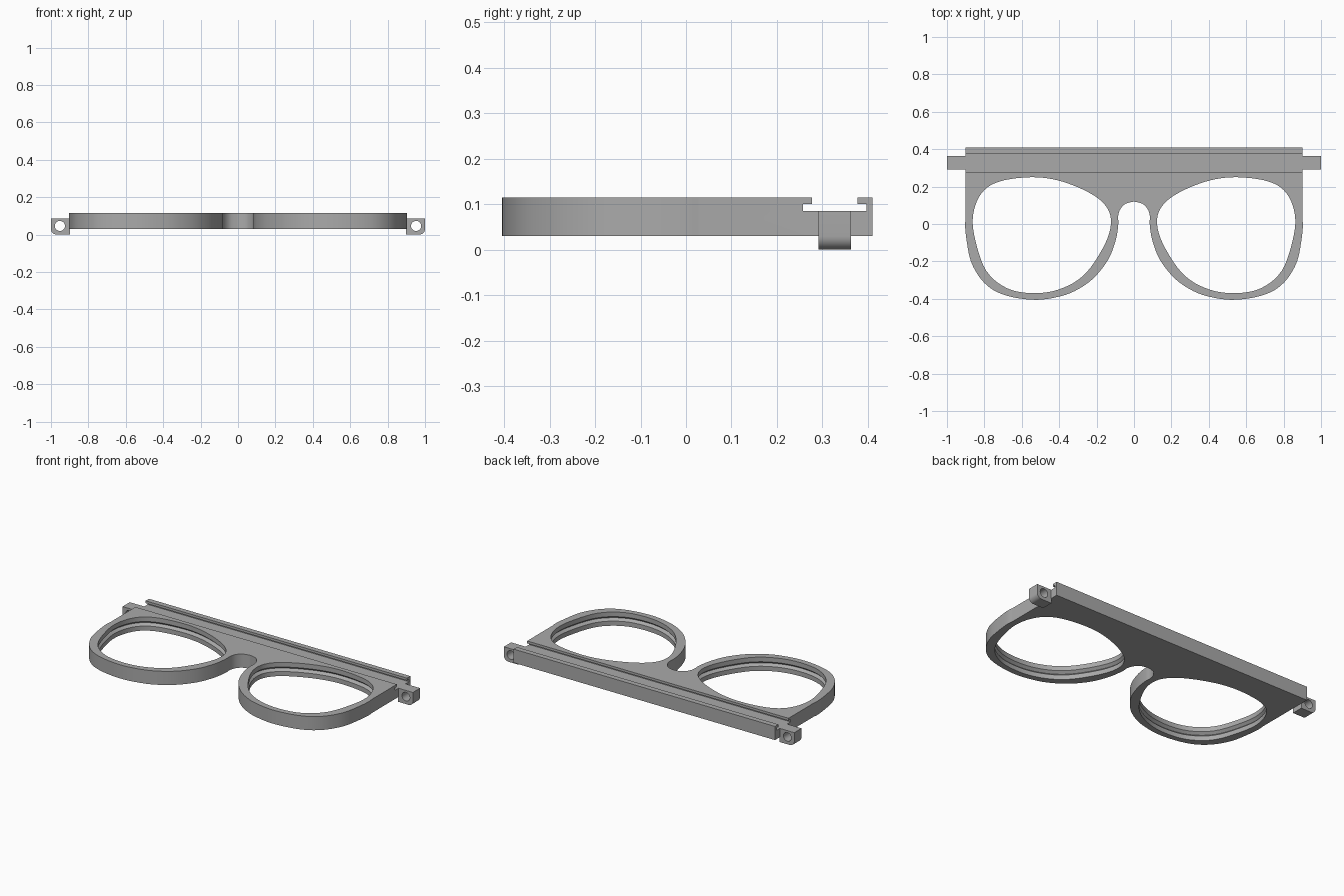
import bpy, bmesh, math
from mathutils import Vector

cube = bpy.data.objects.get("Cube")
if cube:
    bpy.data.objects.remove(cube, do_unlink=True)

grey = bpy.data.materials.new("plain grey")
grey.use_nodes = True
grey.diffuse_color = (0.4, 0.4, 0.4, 1)
grey.node_tree.nodes["Principled BSDF"].inputs["Base Color"].default_value = (0.4, 0.4, 0.4, 1)


def smooth_path(points, closed, steps=5):
    """Catmull-Rom curve through the points."""
    p = [Vector(q) for q in points]
    n = len(p)
    pick = (lambda i: p[i % n]) if closed else (lambda i: p[max(0, min(n - 1, i))])
    out = []
    for i in range(n if closed else n - 1):
        a, b, c, d = (pick(i + k) for k in (-1, 0, 1, 2))
        for s in range(steps):
            t = s / steps
            out.append(0.5 * (2 * b + (c - a) * t + (2 * a - 5 * b + 4 * c - d) * t * t
                              + (3 * b - a - 3 * c + d) * t ** 3))
    return out if closed else out + [p[-1]]


def loft(name, rings):
    """Closed solid through rings of matching 3D points."""
    bm = bmesh.new()
    rows = [[bm.verts.new(co) for co in ring] for ring in rings]
    n = len(rows[0])
    for low, high in zip(rows, rows[1:]):
        for i in range(n):
            j = (i + 1) % n
            bm.faces.new((low[i], low[j], high[j], high[i]))
    bm.faces.new(rows[0][::-1])
    bm.faces.new(rows[-1])
    bmesh.ops.recalc_face_normals(bm, faces=bm.faces)
    mesh = bpy.data.meshes.new(name)
    bm.to_mesh(mesh)
    bm.free()
    mesh.materials.append(grey)
    obj = bpy.data.objects.new(name, mesh)
    bpy.context.collection.objects.link(obj)
    return obj


def cut(obj, cutter):
    cutter.hide_render = True
    mod = obj.modifiers.new("cut", "BOOLEAN")
    mod.operation, mod.solver, mod.object = "DIFFERENCE", "EXACT", cutter
    bpy.context.view_layer.objects.active = obj
    bpy.ops.object.modifier_apply(modifier=mod.name)
    bpy.data.objects.remove(cutter, do_unlink=True)


def finish(obj):
    bpy.ops.object.select_all(action="DESELECT")
    obj.select_set(True)
    bpy.context.view_layer.objects.active = obj
    bpy.ops.object.shade_smooth_by_angle(angle=math.radians(25))


BOTTOM, TOP, EDGE = 0.03, 0.115, 0.9

# Frame plate: half outline from the nose arch round the rim, then mirrored
half = smooth_path([(0, 0.12), (0.045, 0.108), (0.074, 0.078), (0.085, 0.04), (0.084, 0),
                    (0.096, -0.08), (0.13, -0.175), (0.18, -0.25), (0.24, -0.31),
                    (0.32, -0.36), (0.4, -0.388), (0.51, -0.405), (0.63, -0.395),
                    (0.73, -0.365), (0.8, -0.315), (0.848, -0.25), (0.878, -0.18),
                    (0.896, -0.08), (0.903, -0.01), (EDGE, 0.03)], False)
half.append(Vector((EDGE, 0.41)))
outline = half + [Vector((-v.x, v.y)) for v in reversed(half[1:])]
frame = loft("front_frame", [[(v.x, v.y, z) for v in outline] for z in (BOTTOM, TOP)])

# Lens openings with a V groove round the inside wall
lens = smooth_path([(0.555, 0.25), (0.41, 0.234), (0.26, 0.178), (0.16, 0.108), (0.123, 0.02),
                    (0.152, -0.1), (0.255, -0.26), (0.38, -0.342), (0.525, -0.37),
                    (0.675, -0.345), (0.79, -0.25), (0.85, -0.08), (0.86, 0.05),
                    (0.815, 0.165), (0.72, 0.227)], True)
tangents = [lens[(i + 1) % len(lens)] - lens[i - 1] for i in range(len(lens))]
normals = [Vector((-t.y, t.x)).normalized() for t in tangents]
mid = (BOTTOM + TOP) / 2
levels = [(BOTTOM - 0.02, 0), (mid - 0.014, 0), (mid, -0.016), (mid + 0.014, 0), (TOP + 0.02, 0)]
for side in (1, -1):
    rings = [[(side * (p.x + n.x * d), p.y + n.y * d, z) for p, n in zip(lens, normals)]
             for z, d in levels]
    cut(frame, loft("lens_cutter", rings))

# Undercut sliding slot along the brow bar
slot = [(0.257, 0.085), (0.397, 0.085), (0.397, 0.1), (0.377, 0.1),
        (0.377, 0.14), (0.277, 0.14), (0.277, 0.1), (0.257, 0.1)]
cut(frame, loft("slot_cutter", [[(x, y, z) for y, z in slot] for x in (-1.1, 1.1)]))
finish(frame)

# Hinge lugs: rounded lower outer corner, pin hole running front to back
R = 0.03
corner = [(1 - R + R * math.sin(a), R - R * math.cos(a))
          for a in (math.pi / 2 * i / 8 for i in range(9))]
profile = [(EDGE - 0.001, 0.085), (EDGE - 0.001, 0)] + corner + [(1, 0.085)]
circle = [(0.952 + 0.027 * math.cos(a), 0.046 + 0.027 * math.sin(a))
          for a in (math.tau * i / 32 for i in range(32))]
for side, label in ((1, "left"), (-1, "right")):
    lug = loft(label + "_hinge_lug", [[(side * x, y, z) for x, z in profile] for y in (0.292, 0.363)])
    cut(lug, loft("pin_cutter", [[(side * x, y, z) for x, z in circle] for y in (0.25, 0.4)]))
    finish(lug)
